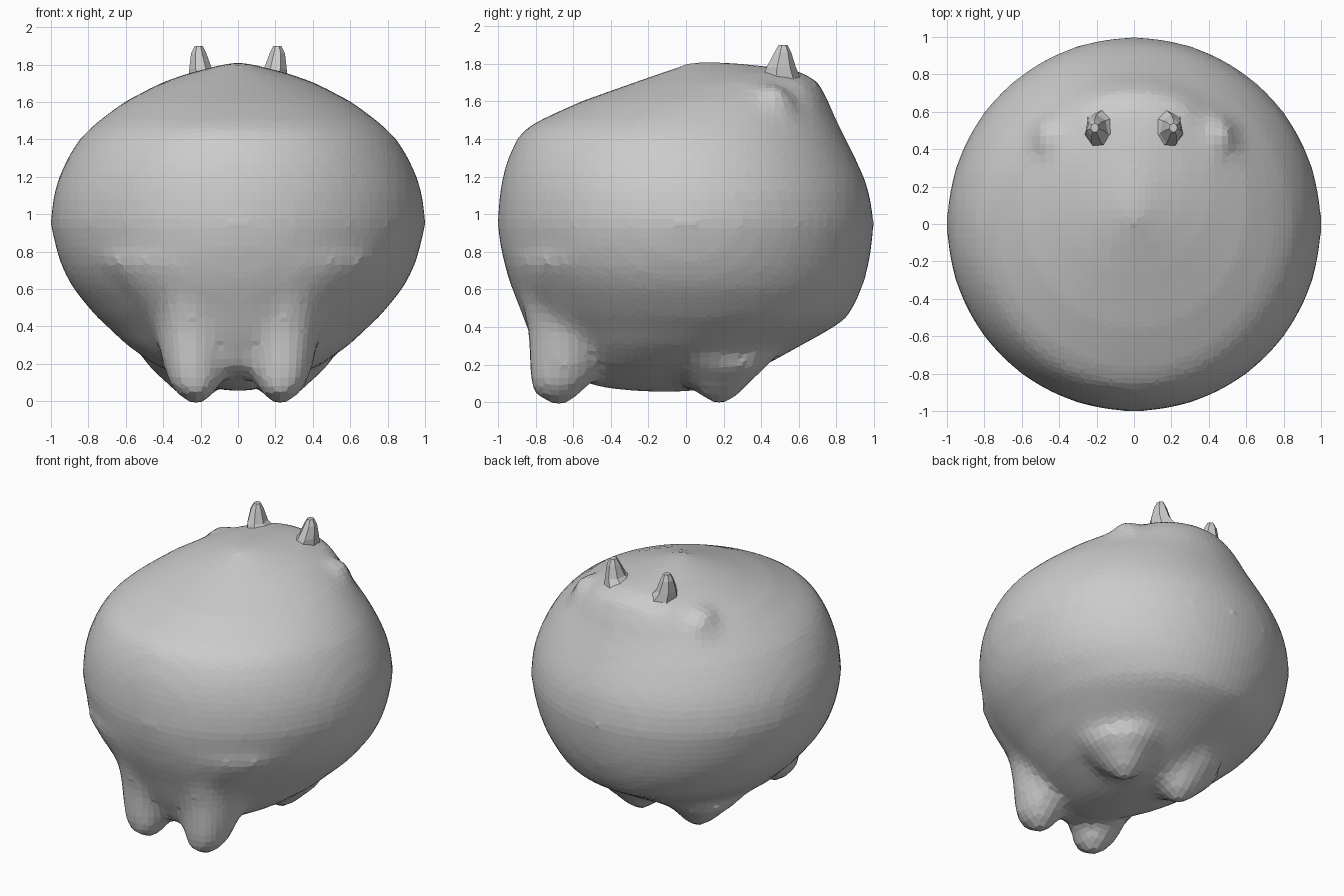
import bpy, bmesh, math


def loft(name, rings, sides, turn=0.0):
    """Stack of ellipses: (z, centre x, half width x, front y, back y), bottom to top."""
    bm = bmesh.new()
    loops = []
    for z, cx, rx, y0, y1 in rings:
        cy, ry = (y0 + y1) / 2, (y1 - y0) / 2
        loops.append([bm.verts.new((cx + rx * math.cos(a), cy + ry * math.sin(a), z))
                      for a in (turn + 2 * math.pi * i / sides for i in range(sides))])
    for lo, hi in zip(loops, loops[1:]):
        for i in range(sides):
            j = (i + 1) % sides
            bm.faces.new((lo[i], lo[j], hi[j], hi[i]))
    bm.faces.new(loops[0][::-1])
    bm.faces.new(loops[-1])
    bmesh.ops.recalc_face_normals(bm, faces=bm.faces)
    mesh = bpy.data.meshes.new(name)
    bm.to_mesh(mesh)
    bm.free()
    obj = bpy.data.objects.new(name, mesh)
    bpy.context.collection.objects.link(obj)
    return obj


def mirrored(rings, s):
    return [(z, cx * s, rx, y0, y1) for z, cx, rx, y0, y1 in rings]


# Round body with a sloping top
body = loft("body", [
    (0.055, 0, 0.06, -0.25, 0.05), (0.08, 0, 0.17, -0.48, 0.15),
    (0.12, 0, 0.28, -0.56, 0.27),
    (0.20, 0, 0.45, -0.64, 0.43), (0.30, 0, 0.595, -0.70, 0.61),
    (0.40, 0, 0.70, -0.77, 0.79), (0.46, 0, 0.765, -0.82, 0.87),
    (0.60, 0, 0.88, -0.90, 0.935), (0.70, 0, 0.935, -0.955, 0.965),
    (0.80, 0, 0.97, -0.985, 0.985), (0.95, 0, 1.003, -1.003, 1.0),
    (1.10, 0, 0.988, -0.993, 0.98), (1.20, 0, 0.957, -0.977, 0.947),
    (1.30, 0, 0.912, -0.947, 0.90), (1.40, 0, 0.85, -0.90, 0.85),
    (1.45, 0, 0.80, -0.86, 0.825), (1.50, 0, 0.745, -0.78, 0.80),
    (1.60, 0, 0.61, -0.56, 0.76), (1.70, 0, 0.42, -0.28, 0.71),
    (1.75, 0, 0.28, -0.14, 0.63), (1.79, 0, 0.13, -0.03, 0.42),
    (1.815, 0, 0.02, 0.04, 0.12)], 64)

# Chest swelling between the front legs
chest = loft("chest", [
    (0.13, 0, 0.14, -0.68, -0.40), (0.20, 0, 0.26, -0.76, -0.35),
    (0.35, 0, 0.42, -0.83, -0.25), (0.50, 0, 0.56, -0.885, -0.15),
    (0.65, 0, 0.70, -0.945, -0.05), (0.75, 0, 0.78, -0.97, 0.0)], 32)
parts = [body, chest]

# Stubby legs and the small head bumps, blended into the body
front_leg = [(-0.015, 0.22, 0.05, -0.73, -0.62), (0.05, 0.23, 0.115, -0.82, -0.55),
             (0.12, 0.235, 0.15, -0.84, -0.49),
             (0.20, 0.24, 0.165, -0.84, -0.44), (0.35, 0.24, 0.20, -0.845, -0.34),
             (0.50, 0.24, 0.23, -0.865, -0.28), (0.62, 0.24, 0.24, -0.90, -0.28)]
back_leg = [(-0.005, 0.22, 0.05, 0.12, 0.24), (0.05, 0.23, 0.11, 0.05, 0.30),
            (0.12, 0.24, 0.17, -0.02, 0.36), (0.20, 0.26, 0.24, -0.12, 0.45)]
bump = [(1.56, 0.42, 0.15, 0.31, 0.60), (1.64, 0.43, 0.105, 0.36, 0.56),
        (1.695, 0.45, 0.045, 0.41, 0.52)]
for s in (-1, 1):
    parts.append(loft("front_leg", mirrored(front_leg, s), 16))
    parts.append(loft("back_leg", mirrored(back_leg, s), 16))
    parts.append(loft("head_bump", mirrored(bump, s), 8))

# Raised pad joining the ears
parts.append(loft("ear_pad", [
    (1.60, 0, 0.42, 0.26, 0.76), (1.70, 0, 0.34, 0.28, 0.71),
    (1.76, 0, 0.20, 0.28, 0.62), (1.79, 0, 0.08, 0.26, 0.43)], 24))

# Merge into one faceted skin
bpy.ops.object.select_all(action='DESELECT')
for p in parts:
    p.select_set(True)
bpy.context.view_layer.objects.active = body
bpy.ops.object.join()
remesh = body.modifiers.new("skin", 'REMESH')
remesh.mode = 'VOXEL'
remesh.voxel_size = 0.05
smooth = body.modifiers.new("soften", 'SMOOTH')
smooth.factor = 0.5
smooth.iterations = 6

# Pointed faceted ears with flared roots
ear = [(1.66, 0.165, 0.14, 0.36, 0.66), (1.725, 0.17, 0.095, 0.395, 0.61),
       (1.78, 0.20, 0.062, 0.42, 0.585),
       (1.86, 0.21, 0.042, 0.465, 0.56), (1.90, 0.21, 0.022, 0.49, 0.54)]
for s, side in ((-1, "left"), (1, "right")):
    loft("ear_" + side, mirrored(ear, s), 7, math.pi / 2)
